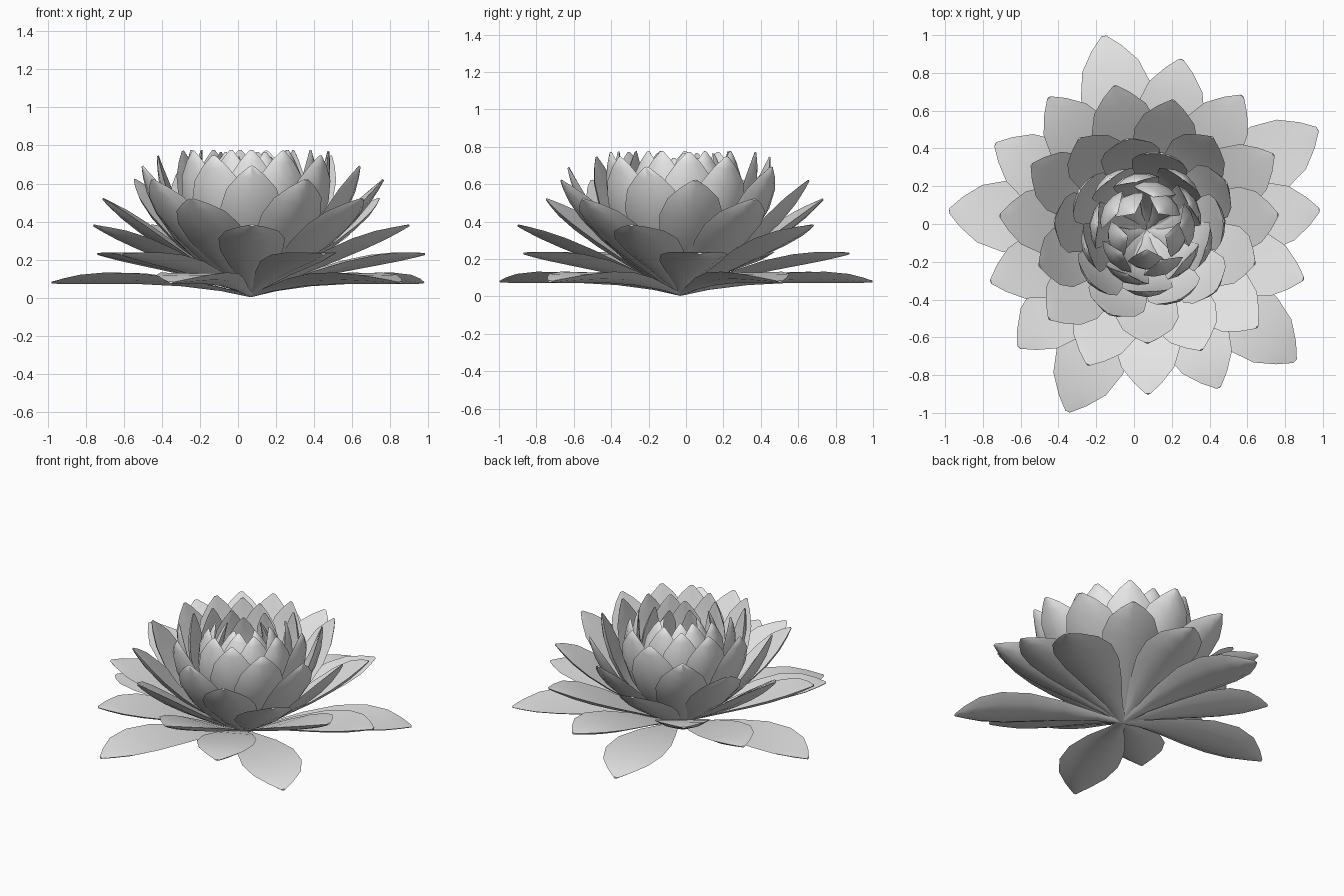
import bpy, bmesh, math
from mathutils import Vector

cube = bpy.data.objects.get("Cube")
if cube:
    bpy.data.objects.remove(cube, do_unlink=True)

grey = bpy.data.materials.new("petal grey")
grey.use_nodes = True
grey.diffuse_color = (0.8, 0.8, 0.8, 1)
grey.node_tree.nodes["Principled BSDF"].inputs["Base Color"].default_value = grey.diffuse_color

CENTRE = Vector((0.067, -0.03, 0.01))
PETALS = 5
# Petal outline: (position along length, relative half width)
OUTLINE = [(0, .12), (.15, .28), (.35, .64), (.55, .94), (.72, 1), (.85, .8), (.94, .42), (1, .07)]
ACROSS = [-1, -.6, 0, .6, 1]
# Ring by ring from the outside in: (tip radius, tip height, half width, bulge)
RINGS = [(1.05, .07, .190, .05), (.92, .22, .180, .035), (.87, .37, .175, .01),
         (.78, .51, .175, -.02), (.70, .61, .170, -.05), (.60, .68, .165, -.09),
         (.49, .735, .160, -.11), (.41, .76, .150, -.11), (.33, .765, .135, -.12),
         (.26, .765, .125, -.12), (.18, .755, .115, -.13), (.11, .73, .100, -.13)]


def add_petal(bm, angle, radius, height, half_width, bulge):
    """Closed, pillow-shaped leaf running from the centre to its tip."""
    out = Vector((math.cos(angle), math.sin(angle), 0))
    side = Vector((-out.y, out.x, 0))
    up = Vector((0, 0, 1))
    chord = out * radius + up * height
    normal = (up * radius - out * height).normalized()
    loops = []
    for t, w in OUTLINE:
        mid = CENTRE + chord * t + normal * bulge * 4 * t * (1 - t)

        def point(v, face):
            cup = 0.17 * half_width * w * v * v
            thick = (0.004 + 0.024 * w) * (1 - v * v)
            return bm.verts.new(mid + side * (v * w * half_width) + normal * (cup + face * thick))

        # Upper and lower faces meet in one knife edge on each side
        loops.append([point(v, 1) for v in ACROSS] + [point(v, -1) for v in ACROSS[-2:0:-1]])
    count = len(loops[0])
    for a, b in zip(loops, loops[1:]):
        for i in range(count):
            j = (i + 1) % count
            bm.faces.new((a[i], a[j], b[j], b[i]))
    bm.faces.new(loops[0])
    bm.faces.new(loops[-1])


# Five petals per ring, each ring turned a third of a step from the last
for index, (radius, height, half_width, bulge) in enumerate(RINGS):
    bm = bmesh.new()
    start = math.radians(30.5 - 24 * index)
    for k in range(PETALS):
        add_petal(bm, start + k * math.tau / PETALS, radius, height, half_width, bulge)
    bmesh.ops.recalc_face_normals(bm, faces=bm.faces)
    mesh = bpy.data.meshes.new(f"petal_ring_{index + 1}")
    bm.to_mesh(mesh)
    bm.free()
    mesh.materials.append(grey)
    ring = bpy.data.objects.new(mesh.name, mesh)
    bpy.context.collection.objects.link(ring)
    bpy.ops.object.select_all(action='DESELECT')
    ring.select_set(True)
    bpy.context.view_layer.objects.active = ring
    bpy.ops.object.shade_smooth_by_angle(angle=math.radians(60))
